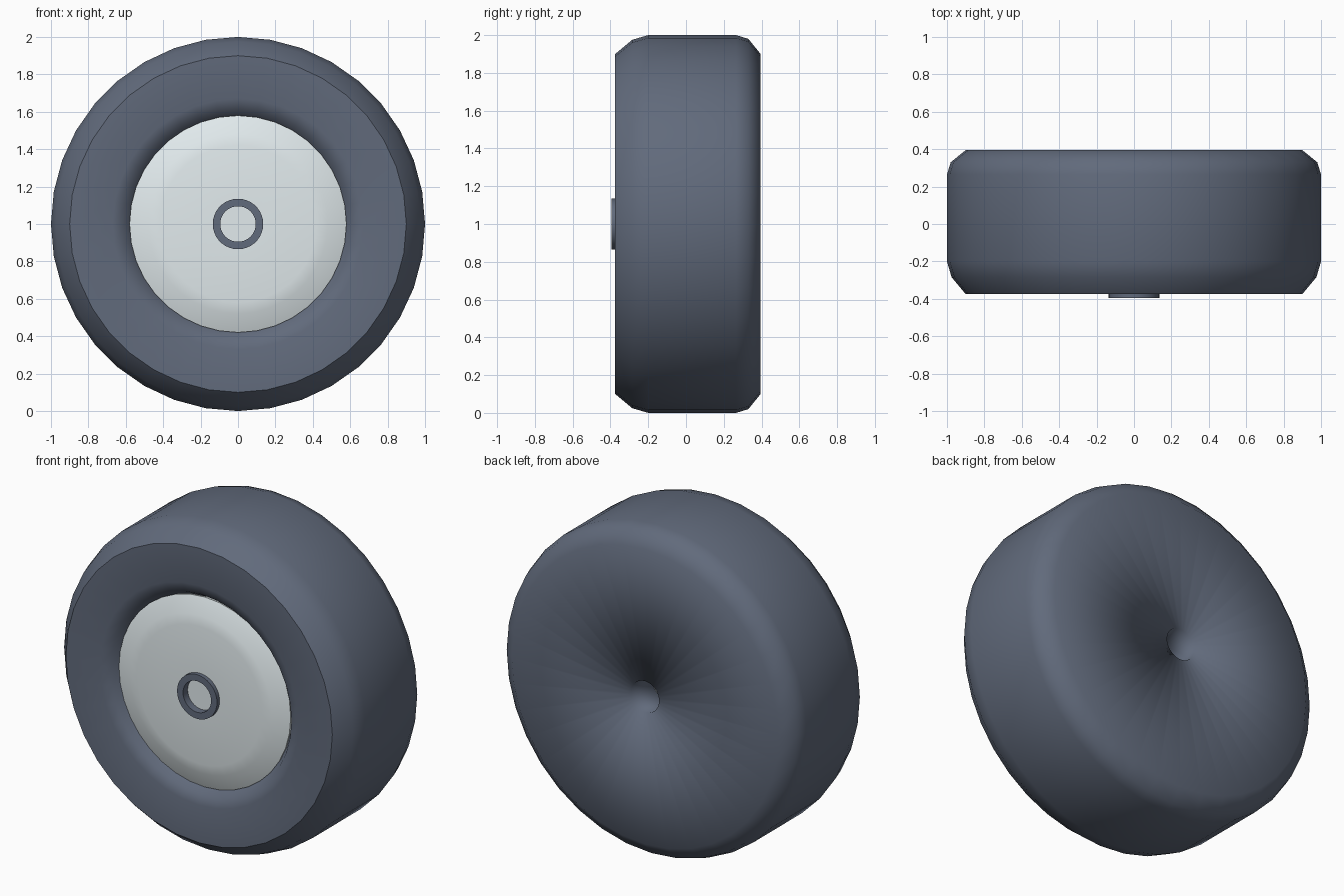
import bpy, bmesh, math

if "Cube" in bpy.data.objects:
    bpy.data.objects.remove(bpy.data.objects["Cube"])

SIDES = 36


def material(name, color):
    m = bpy.data.materials.new(name)
    m.diffuse_color = color
    m.use_nodes = True
    m.node_tree.nodes["Principled BSDF"].inputs["Base Color"].default_value = m.diffuse_color
    return m


def lathe(name, profile, mat, sharp=(), closed=False):
    """Revolve (radius, y) points around the wheel axle; sharp = ring indices kept crisp."""
    bm = bmesh.new()
    rings = []
    for r, y in profile:
        if r == 0:
            rings.append([bm.verts.new((0, y, 1))] * SIDES)
            continue
        rings.append([bm.verts.new((r * math.sin(math.tau * i / SIDES), y,
                                    1 + r * math.cos(math.tau * i / SIDES)))
                      for i in range(SIDES)])
    pairs = list(zip(rings, rings[1:]))
    if closed:
        pairs.append((rings[-1], rings[0]))
    for a, b in pairs:
        for i in range(SIDES):
            j = (i + 1) % SIDES
            corners = list(dict.fromkeys((a[i], a[j], b[j], b[i])))
            bm.faces.new(corners).smooth = True
    for k in sharp:
        for i in range(SIDES):
            bm.edges.get((rings[k][i], rings[k][(i + 1) % SIDES])).smooth = False
    bmesh.ops.recalc_face_normals(bm, faces=bm.faces)
    mesh = bpy.data.meshes.new(name)
    bm.to_mesh(mesh)
    bm.free()
    mesh.materials.append(mat)
    obj = bpy.data.objects.new(name, mesh)
    bpy.context.collection.objects.link(obj)
    return obj


rubber = material("rubber", (0.12, 0.145, 0.2, 1))
pale = material("pale_metal", (0.76, 0.83, 0.85, 1))

# Tyre: axle bore, plain back, rounded tread, front sidewall dipping to the hubcap;
# closed behind the hubcap
lathe("tyre", [(0.095, 0.19), (0.095, 0.395), (0.9, 0.395), (0.98, 0.33),
               (1.0, 0.265), (1.0, -0.2), (0.975, -0.285), (0.9, -0.375),
               (0.67, -0.375), (0.61, -0.355), (0.575, -0.3)],
      rubber, sharp=(7,), closed=True)

# Hubcap: shallow disc with a sloping border
lathe("hubcap", [(0.095, -0.37), (0.42, -0.37), (0.48, -0.36), (0.58, -0.32),
                 (0.575, -0.3)], pale, sharp=(3,))

# Raised ring around the axle
lathe("hub_ring", [(0.095, -0.395), (0.135, -0.395), (0.135, -0.35), (0.095, -0.35)],
      rubber, sharp=(0, 1, 2, 3), closed=True)

# Axle seen through the ring and the rear bore
lathe("axle", [(0, -0.35), (0.095, -0.35), (0.095, 0.19), (0, 0.19)], pale, sharp=(1, 2))
